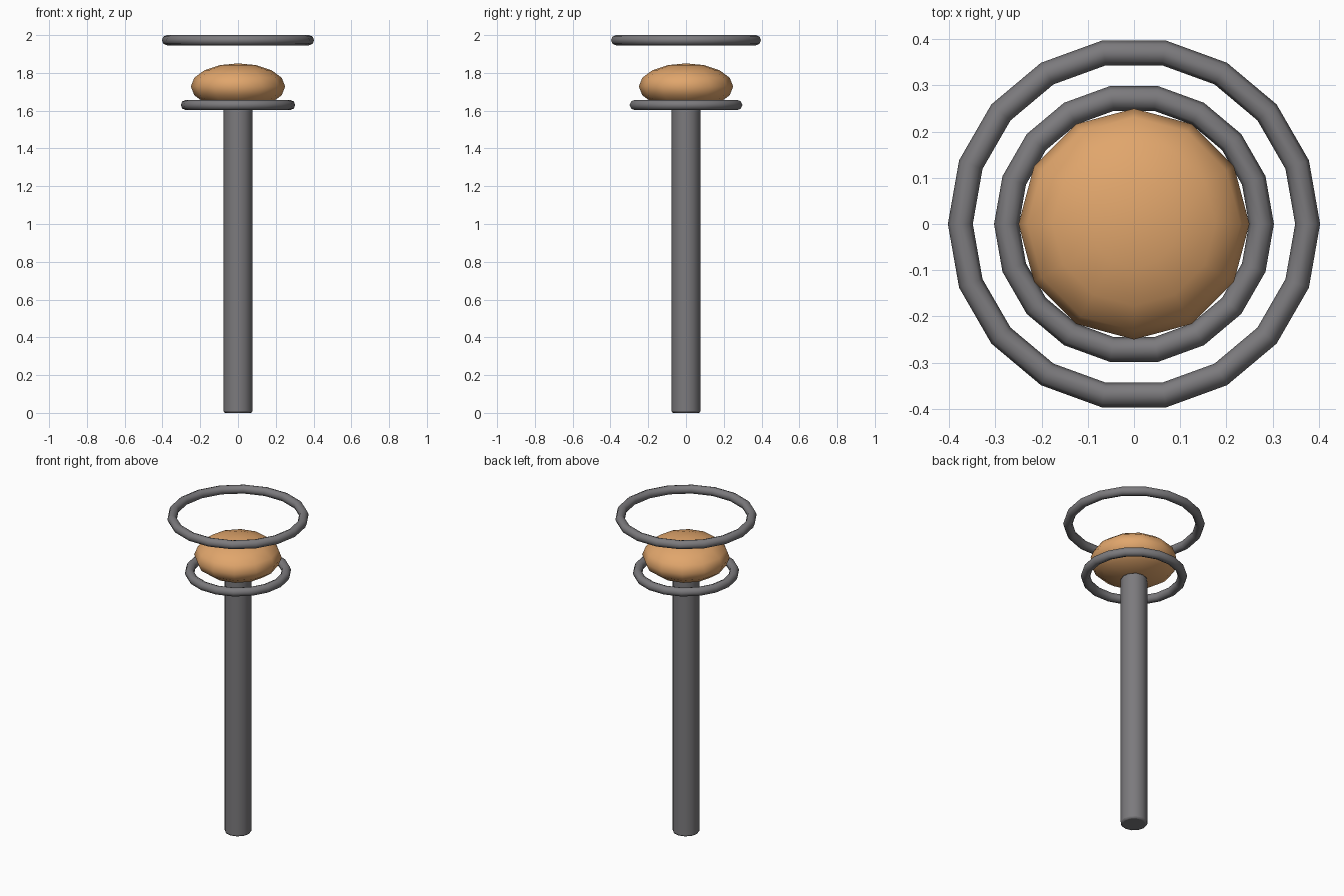
import bpy
import math

cube = bpy.data.objects.get("Cube")
if cube:
    bpy.data.objects.remove(cube, do_unlink=True)


def make_material(name, colour):
    mat = bpy.data.materials.new(name)
    mat.use_nodes = True
    mat.diffuse_color = colour
    mat.node_tree.nodes["Principled BSDF"].inputs["Base Color"].default_value = colour
    return mat


grey = make_material("iron grey", (0.2, 0.195, 0.205, 1))
orange = make_material("warm orange", (0.75, 0.38, 0.15, 1))


def finish(name, mat, angle):
    obj = bpy.context.object
    obj.name = name
    obj.data.materials.append(mat)
    bpy.ops.object.shade_smooth_by_angle(angle=math.radians(angle))
    return obj


def ring(name, radius, z):
    bpy.ops.mesh.primitive_torus_add(
        major_segments=18, minor_segments=8, major_radius=radius,
        minor_radius=0.027, location=(0, 0, z))
    return finish(name, grey, 60)


# Pole with softened rims
bpy.ops.mesh.primitive_cylinder_add(vertices=12, radius=0.077, depth=1.61, location=(0, 0, 0.805))
pole = finish("pole", grey, 60)
bevel = pole.modifiers.new("rim", "BEVEL")
bevel.width = 0.01
bevel.segments = 2
bevel.limit_method = 'ANGLE'
bevel.angle_limit = math.radians(60)

# Flattened glowing bulb
bpy.ops.mesh.primitive_uv_sphere_add(segments=12, ring_count=8, radius=0.25, location=(0, 0, 1.728))
bpy.context.object.scale.z = 0.49
bpy.ops.object.transform_apply(location=False, rotation=False, scale=True)
finish("bulb", orange, 60)

# Lower collar and floating upper hoop
ring("lower_ring", 0.276, 1.63)
ring("upper_ring", 0.376, 1.973)
